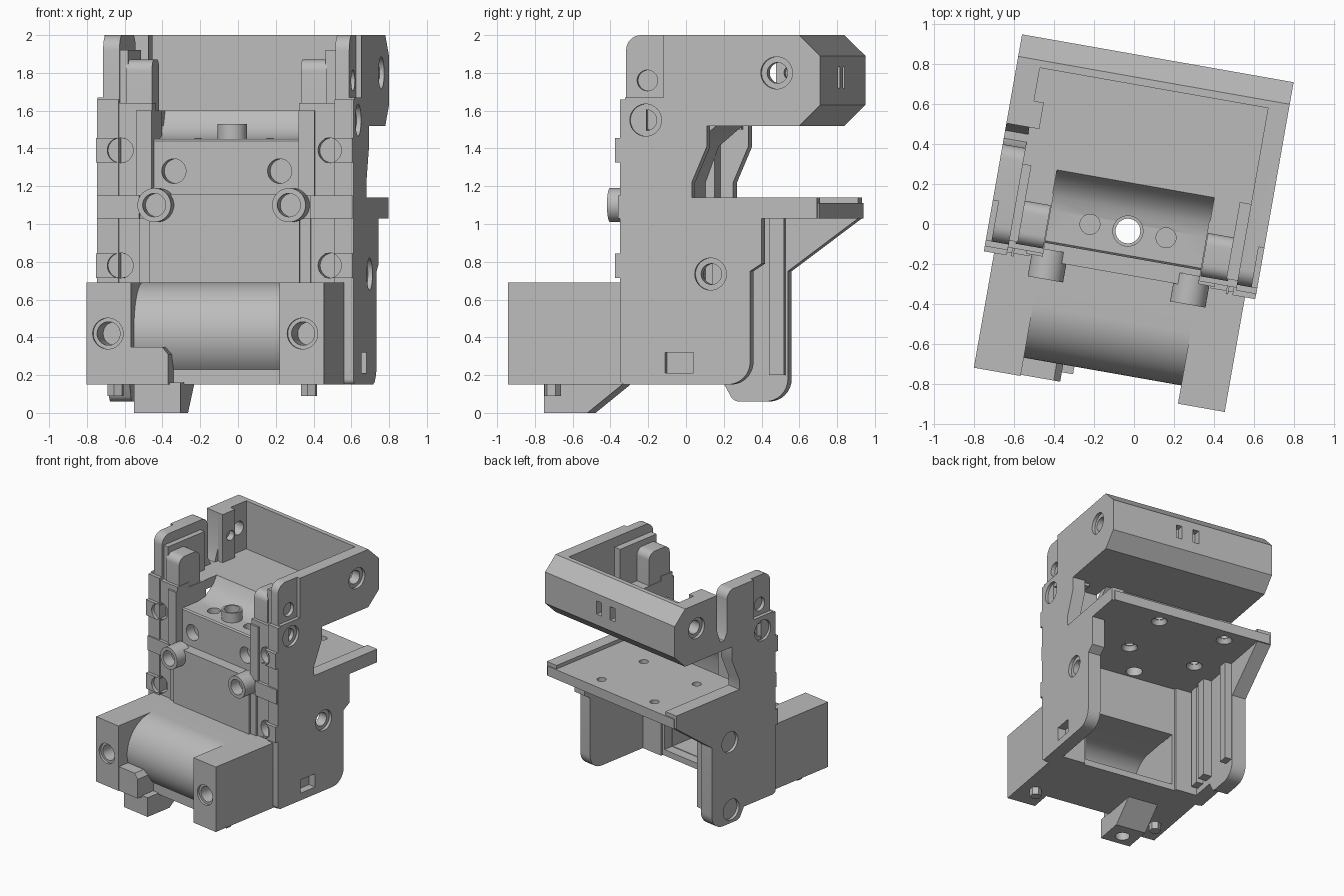
import bpy, bmesh
from math import cos, sin, radians
from mathutils import Matrix, Vector

if "Cube" in bpy.data.objects:
    bpy.data.objects.remove(bpy.data.objects["Cube"], do_unlink=True)

grey = bpy.data.materials.new("plain grey")
grey.use_nodes = True
grey.diffuse_color = (0.5, 0.5, 0.5, 1)
grey.node_tree.nodes["Principled BSDF"].inputs["Base Color"].default_value = (0.5, 0.5, 0.5, 1)
TURN = Matrix.Rotation(radians(-10), 4, "Z")
MID = -0.027  # centre line of the bracket
parts = []


def add(name, bm):
    bmesh.ops.recalc_face_normals(bm, faces=bm.faces[:])
    me = bpy.data.meshes.new(name)
    bm.to_mesh(me)
    bm.free()
    me.materials.append(grey)
    ob = bpy.data.objects.new(name, me)
    bpy.context.collection.objects.link(ob)
    parts.append(ob)
    return ob


def fillet(points):
    """Round each corner that carries a radius as third value."""
    out = []
    for i, p in enumerate(points):
        c = Vector(p[:2])
        if len(p) < 3:
            out.append(c)
            continue
        a = (Vector(points[i - 1][:2]) - c).normalized() * p[2]
        b = (Vector(points[(i + 1) % len(points)][:2]) - c).normalized() * p[2]
        for k in range(9):
            t = radians(90 * k / 8)
            out.append(c + a * (1 - sin(t)) + b * (1 - cos(t)))
    return out


def prism(name, points, lo, hi, axis="x"):
    """Extrude a side profile along x, or a front profile along y."""
    bm = bmesh.new()
    rings = []
    for w in (lo, hi):
        rings.append([bm.verts.new((w, a, b) if axis == "x" else (a, w, b)) for a, b in fillet(points)])
    n = len(rings[0])
    bm.faces.new(rings[0])
    bm.faces.new(rings[1])
    for i in range(n):
        j = (i + 1) % n
        bm.faces.new((rings[0][i], rings[0][j], rings[1][j], rings[1][i]))
    return add(name, bm)


def box(name, x, y, z):
    return prism(name, [(y[0], z[0]), (y[1], z[0]), (y[1], z[1]), (y[0], z[1])], *x)


def cyl(name, axis, at, r, length, r2=None, sides=40):
    bm = bmesh.new()
    bmesh.ops.create_cone(bm, cap_ends=True, segments=sides, radius1=r, radius2=r2 or r, depth=length)
    rot = {"x": Matrix.Rotation(radians(90), 4, "Y"), "y": Matrix.Rotation(radians(90), 4, "X"), "z": Matrix()}
    bm.transform(Matrix.Translation(at) @ rot[axis])
    return add(name, bm)


def cut(ob, *cutters):
    for c in cutters:
        mod = ob.modifiers.new("cut", "BOOLEAN")
        mod.object, mod.operation, mod.solver = c, "DIFFERENCE", "EXACT"
    dg = bpy.context.evaluated_depsgraph_get()
    dg.update()
    me = bpy.data.meshes.new_from_object(ob.evaluated_get(dg))
    ob.modifiers.clear()
    ob.data = me
    for c in cutters:
        parts.remove(c)
        bpy.data.objects.remove(c, do_unlink=True)


def side_holes(x, spots):
    """Through holes with a wider seat on the outer face."""
    res = []
    for y, z, seat in spots:
        res.append(cyl("cutter", "x", (x, y, z), 0.055, 0.5))
        if seat:
            res.append(cyl("cutter", "x", (x, y, z), seat, 0.05))
    return res


# Side plates: shared upper rear outline, different legs and tops
waist = [(.82, 1.03), (.82, 1.14), (.148, 1.14), (.148, 1.22), (.229, 1.41), (.229, 1.52),
         (.726, 1.52), (.838, 1.63), (.838, 1.89), (.726, 2)]
front_edge = [(-.21, 2, .08), (-.21, 1.66), (-.239, 1.66)]
right = prism("plain_side_plate", [(-.239, .15, .03), (.462, .15, .12), (.462, .75), (.523, .79), (.523, 1.03)]
              + waist + front_edge, .56, .664)
left = prism("long_leg_side_plate", [(-.239, .15, .03), (.1, .15), (.15, .06, .03), (.442, .06, .12), (.442, .75)]
             + waist + [(.386, 2), (.386, 1.7), (.35, 1.6), (.31, 1.6), (.28, 1.66), (.28, 2, .07)]
             + front_edge, -.717, -.6)
spots = [(.604, 1.8, .085), (-.1, 1.55, .085), (-.096, 1.76, 0), (.249, .735, .085)]
cut(right, box("cutter", (.635, .8), (-.4, -.005), (1.67, 2.1)),
    box("cutter", (.6, .8), (.005, .158), (.21, .32)), *side_holes(.664, spots))
cut(left, box("cutter", (-.8, -.688), (-.4, -.005), (1.67, 2.1)),
    *side_holes(-.717, spots + [(.235, .17, .085)]))

# Rear bar with two small slots, and short returns joining the walls
bar = prism("rear_bar", [(.688, 1.52), (.726, 1.52), (.838, 1.63), (.838, 1.89), (.726, 2), (.688, 2)], -.7, .65)
cut(bar, *[box("cutter", (x - .025, x + .025), (.78, .9), (1.72, 1.83)) for x in (.09, -.055)])
post = box("bar_return_post", (-.61, -.55), (.386, .52), (1.56, 2))
cut(post, cyl("cutter", "x", (-.6, .47, 1.8), .04, .3))

# Central body: front panel, sloped cradle and upper floor
body = prism("central_body", [(-.258, .15), (-.258, 1.16), (-.17, 1.16), (-.17, 1.44), (-.16, 1.45), (0, 1.45),
             (.07, 1.465), (.12, 1.495), (.165, 1.54), (.2, 1.6), (.7, 1.6), (.7, 1.52), (.229, 1.52), (.1, 1.41),
             (.03, 1.22), (.03, 1.03), (-.12, 1.03), (-.12, .15)], -.43, .375)
cutters = [cyl("cutter", "y", (x, -.17, 1.28), .065, .16) for x in (-.315, .254)]
cutters += [cyl("cutter", "z", (x, -.04, 1.42), .05, .12) for x in (-.217, .17)]
cutters += [cyl("cutter", "z", (-.024, -.04, 1.3), .062, 1),
            box("cutter", (-.4, .35), (-.6, .1), (.2, .63))]
cut(body, *cutters)
ring = cyl("top_collar", "z", (-.024, -.04, 1.48), .078, .1)
cut(ring, cyl("cutter", "z", (-.024, -.04, 1.48), .062, .3))

# Columns, clip bumps, inner towers and screw bosses on both sides
for s, side in ((-1, "left_hand"), (1, "right_hand")):
    def span(a, b):
        return sorted((MID + s * a, MID + s * b))

    box(side + "_upper_floor", span(.4, .6), (0, .7), (1.52, 1.6))
    col = box(side + "_column", span(.395, .67), (-.225, -.1), (.15, 1.64))
    head = box(side + "_column_head", span(.395, .6), (-.17, .08), (1.14, 1.6))
    holes = [cyl("cutter", "y", (MID + s * .563, -.24, z), .066, .16) for z in (.78, 1.39)]
    cut(col, *holes)
    for z in (.78, 1.39):
        pad = box(side + "_clip_pad", span(.54, .69), (-.265, -.2), (z - .065, z + .065))
        cut(pad, cyl("cutter", "y", (MID + s * .563, -.24, z), .066, .3))
    box(side + "_middle_band", span(.46, .688), (-.25, -.2), (1.03, 1.15))
    box(side + "_lower_strip", span(.395, .46), (-.24, -.2), (.69, 1.03))
    box(side + "_upper_strip", span(.395, .48), (-.24, -.15), (1.15, 1.6))
    tower = prism(side + "_inner_tower", [(-.2, 1.5), (.02, 1.5), (.02, 1.87, .06), (-.2, 1.87, .06)],
                  *span(.4, .54))
    cut(tower, cyl("cutter", "x", (MID + s * .4, -.1, 1.55), .055, .2))
    box(side + "_tower_core", span(.53, .63), (-.19, .2), (1.5, 1.92))
    boss = cyl(side + "_screw_boss", "y", (MID + s * .362, -.275, 1.1), .09, .15)
    cut(boss, cyl("cutter", "y", (MID + s * .362, -.34, 1.1), .062, .16))

    # End blocks of the front housing
    end = box(side + "_end_block", span(.4, .638), (-.848, -.2), (.15, .69))
    cut(end, cyl("cutter", "y", (MID + s * .523, -.84, .42), .062, .4),
        cyl("cutter", "y", (MID + s * .523, -.848, .42), .082, .04))
    cyl(side + "_hex_pin", "z", (MID + s * .52, -.63, .13), .045, .08, sides=6)

# Rounded front housing, hollow from behind
arc = [(-.485 + .27 * cos(radians(a)), .42 + .27 * sin(radians(a))) for a in range(90, 226, 5)]
shell = prism("rounded_housing", [(-.2, .69)] + arc + [(-.676, .15), (-.2, .15)], -.435, .39)
cut(shell, cyl("cutter", "x", (MID, -.485, .42), .215, .74, sides=64),
    box("cutter", (MID - .37, MID + .37), (-.485, 0), (.205, .635)))
prism("front_step", [(-.44, .15), (-.227, .15), (-.227, .31), (-.26, .35), (-.44, .35)], -.842, -.6, "y")
foot = prism("front_foot", [(-.794, 0), (-.56, 0), (-.36, .16), (-.794, .16)], -.42, -.17)
cut(foot, cyl("cutter", "z", (-.297, -.69, 0), .055, .16))

# Rear shelf with screw holes and raised side lips
shelf = box("rear_shelf", (-.7, .645), (-.15, .83), (1.03, 1.11))
cutters = [cyl("cutter", "z", (x, y, 1.07), .035, .3) for x in (-.375, .19) for y in (.26, .71)]
cutters += [cyl("cutter", "z", (x, y, 1.04), .07, .05, .04) for x in (-.375, .19) for y in (.26, .71)]
cutters += [cyl("cutter", "z", (-.024, -.04, 1.07), .062, .3)]
cut(shelf, *cutters)

# Guide rails inside the long leg
for x, y in ((-.575, .4), (-.56, .1), (-.575, -.03)):
    rail = box("leg_guide_rail", (-.61, x + .03), (y - .05, y + .03), (.2, 1.04))

# Turn the whole bracket and keep edges crisp
for ob in parts:
    ob.data.transform(TURN)
    ob.select_set(True)
    bpy.context.view_layer.objects.active = ob
    bpy.ops.object.shade_smooth_by_angle(angle=radians(30))
    ob.select_set(False)
